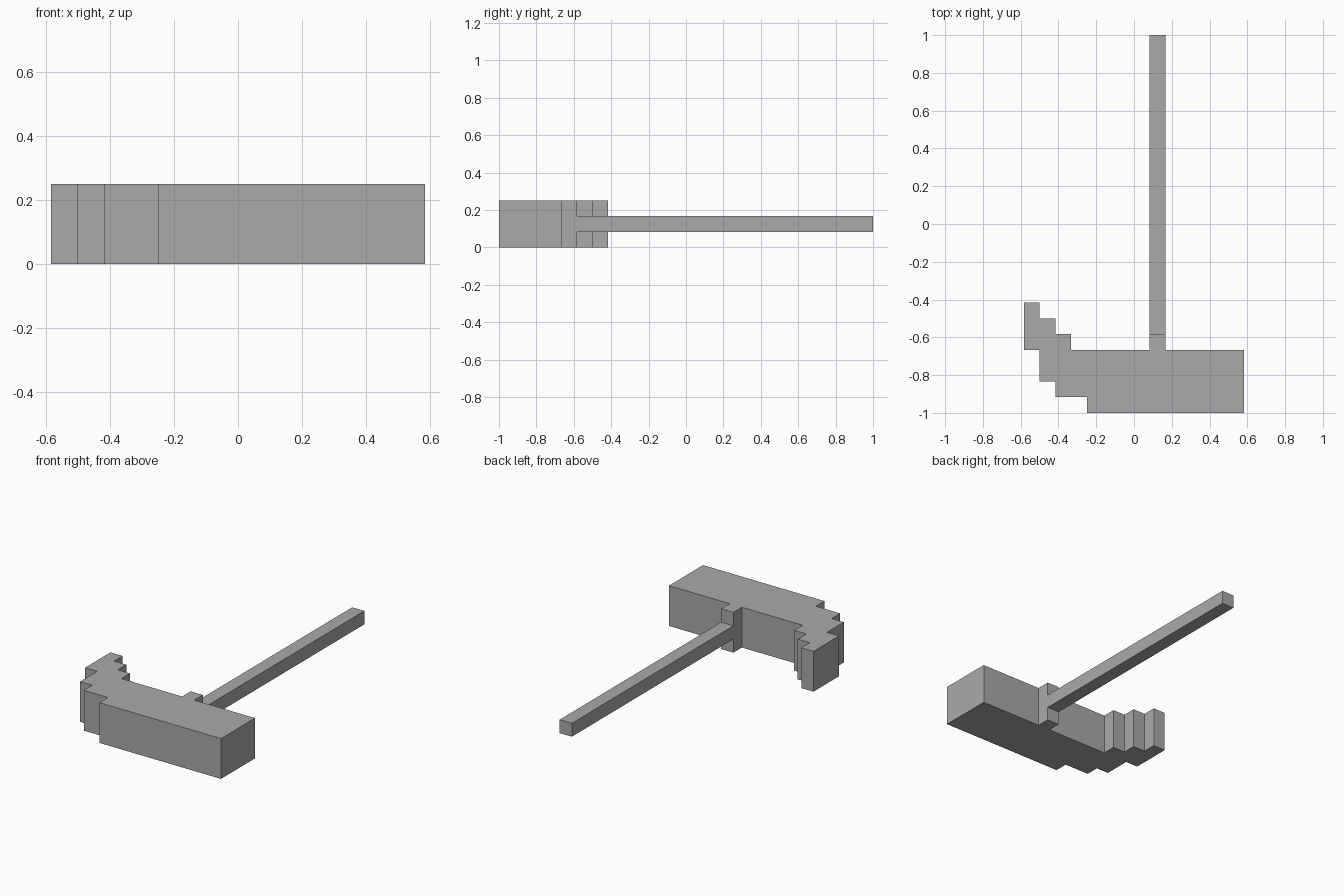
import bpy
import bmesh

U = 1 / 12  # one block of the stepped design

cube = bpy.data.objects.get("Cube")
if cube:
    bpy.data.objects.remove(cube, do_unlink=True)

grey = bpy.data.materials.new("plain grey")
grey.use_nodes = True
colour = (0.4, 0.4, 0.4, 1)
grey.diffuse_color = colour
grey.node_tree.nodes["Principled BSDF"].inputs["Base Color"].default_value = colour


def extrude_outline(name, outline, bottom, top):
    """Raise a flat outline, measured in blocks, into a solid part."""
    bm = bmesh.new()
    face = bm.faces.new([bm.verts.new((x * U, y * U, bottom * U)) for x, y in outline])
    raised = bmesh.ops.extrude_face_region(bm, geom=[face])["geom"]
    verts = [v for v in raised if isinstance(v, bmesh.types.BMVert)]
    bmesh.ops.translate(bm, verts=verts, vec=(0, 0, (top - bottom) * U))
    bmesh.ops.recalc_face_normals(bm, faces=bm.faces)
    mesh = bpy.data.meshes.new(name)
    bm.to_mesh(mesh)
    bm.free()
    mesh.materials.append(grey)
    obj = bpy.data.objects.new(name, mesh)
    bpy.context.collection.objects.link(obj)
    return obj


# Head with a square striking end, a handle collar and a stepped curved claw
head = [(-3, -12), (7, -12), (7, -8),
        (2, -8), (2, -7), (1, -7), (1, -8),
        (-4, -8), (-4, -7), (-5, -7), (-5, -6), (-6, -6), (-6, -5), (-7, -5),
        (-7, -8), (-6, -8), (-6, -10), (-5, -10), (-5, -11), (-3, -11)]
extrude_outline("hammer_head", head, 0, 3)

# Slim square handle running back from the collar
extrude_outline("handle", [(1, -7), (2, -7), (2, 12), (1, 12)], 1, 2)
